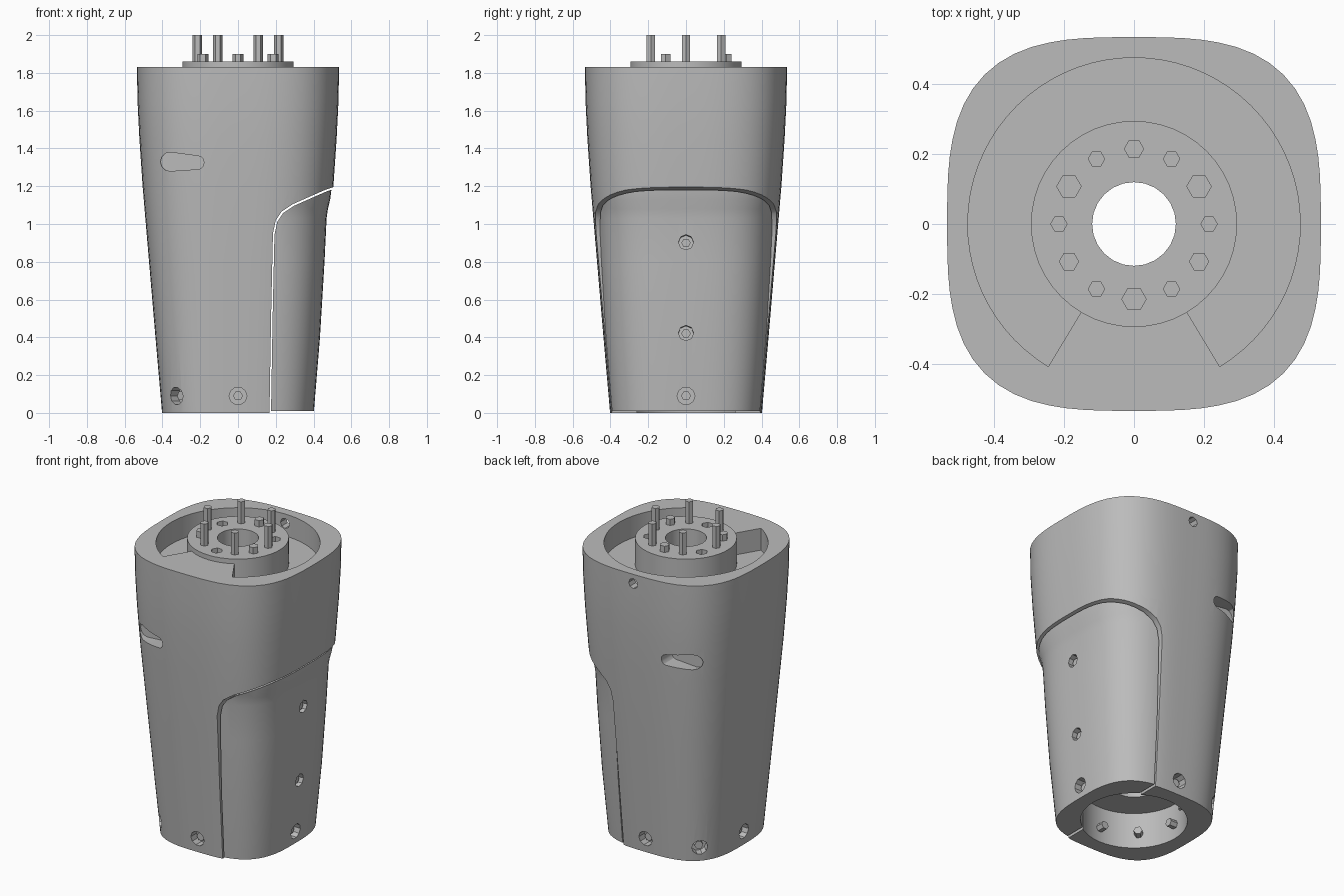
import bpy, bmesh
from math import sin, cos, pi, radians, copysign
from mathutils import Vector

cube = bpy.data.objects.get("Cube")
if cube:
    bpy.data.objects.remove(cube)

mat = bpy.data.materials.new("plain_grey")
mat.use_nodes = True
GREY = (0.5, 0.5, 0.5, 1)
mat.diffuse_color = GREY
mat.node_tree.nodes["Principled BSDF"].inputs["Base Color"].default_value = GREY


def make(name, bm):
    bmesh.ops.recalc_face_normals(bm, faces=bm.faces)
    mesh = bpy.data.meshes.new(name)
    bm.to_mesh(mesh)
    bm.free()
    mesh.materials.append(mat)
    ob = bpy.data.objects.new(name, mesh)
    bpy.context.collection.objects.link(ob)
    return ob


def loft(name, rings, closed=False):
    """Skin a list of equal-length point rings; cap the ends unless closed."""
    bm = bmesh.new()
    loops = [[bm.verts.new(p) for p in ring] for ring in rings]
    pairs = list(zip(loops, loops[1:]))
    if closed:
        pairs.append((loops[-1], loops[0]))
    for a, b in pairs:
        for i in range(len(a)):
            j = (i + 1) % len(a)
            bm.faces.new((a[i], a[j], b[j], b[i]))
    if not closed:
        bm.faces.new(loops[0])
        bm.faces.new(loops[-1])
    return make(name, bm)


def rod(name, start, end, radius, sides=12):
    start, end = Vector(start), Vector(end)
    turn = (end - start).to_track_quat('Z', 'Y')
    circle = [turn @ Vector((radius * cos(2 * pi * i / sides), radius * sin(2 * pi * i / sides), 0))
              for i in range(sides)]
    return loft(name, [[p + c for p in circle] for c in (start, end)])


def rounded_square(half, z, power=3.1, sides=72):
    ring = []
    for i in range(sides):
        a = 2 * pi * i / sides
        c, s = cos(a), sin(a)
        r = half / (abs(c) ** power + abs(s) ** power) ** (1 / power)
        ring.append((r * c, r * s, z))
    return ring


def y_prism(name, outline, y0, y1):
    return loft(name, [[(x, y, z) for x, z in outline] for y in (y0, y1)])


def boolean(ob, cutter, operation='DIFFERENCE'):
    cutter.hide_render = True
    cutter.hide_set(True)
    mod = ob.modifiers.new("cut", 'BOOLEAN')
    mod.operation = operation
    mod.solver = 'EXACT'
    mod.object = cutter


cutters = []


def cutter(ob):
    cutters.append(ob)
    return ob


# Tapered housing and the slightly sunken side cover
housing = loft("housing", [rounded_square(h, z) for z, h in (
    (0, .402), (.4, .437), (.8, .471), (1.2, .505), (1.45, .522), (1.65, .532), (1.83, .535))])
cover = loft("side_cover", [rounded_square(h, z) for z, h in (
    (.01, .402), (.4, .434), (.8, .458), (1.03, .469), (1.08, .476), (1.13, .488), (1.25, .503))])


def cover_outline(gap):
    edge = [(.165, -.1), (.175, .5), (.185, .95), (.2, 1.02), (.23, 1.065),
            (.29, 1.105), (.38, 1.145), (.46, 1.18), (.52, 1.2), (.8, 1.21)]
    return [(x + gap, z - gap) for x, z in edge] + [(.8, -.3), (.165 + gap, -.3)]


opening = cutter(y_prism("cover_opening", cover_outline(0), -.8, .8))
insert = cutter(y_prism("cover_shape", cover_outline(.008), -.8, .8))
boolean(housing, opening)
boolean(cover, insert, 'INTERSECT')

# Bottom socket and centre passage
socket = cutter(rod("bottom_socket", (0, 0, -.2), (0, 0, .23), .31, 48))
passage = cutter(rod("centre_passage", (0, 0, -.1), (0, 0, 2.1), .12, 24))
for part in (housing, cover):
    boolean(part, socket)
    boolean(part, passage)

# Top channel, left solid across the front
rings = []
steps = 60
for i in range(steps + 1):
    a = radians(-59 + 298 * i / steps)
    rings.append([(r * cos(a), r * sin(a), z) for r, z in
                  ((.285, 1.69), (.476, 1.69), (.476, 1.95), (.285, 1.95))])
boolean(housing, cutter(loft("top_channel", rings)))

# Rounded slots on the two left-hand corners
slot = [(-.36 + .05 * cos(a), 1.33 + .05 * sin(a))
        for a in [pi / 2 + pi * k / 6 for k in range(7)]]
slot += [(-.21 + .03 * cos(a), 1.325 + .035 * sin(a))
         for a in [-pi / 2 + pi * k / 6 for k in range(7)]]
for side in (-1, 1):
    boolean(housing, cutter(y_prism("corner_slot", slot, side * .40, side * .7)))

# Cable hole through the back of the rim
boolean(housing, cutter(rod("rim_hole", (0, .42, 1.77), (0, .7, 1.77), .032, 8)))

# Screw holes around the foot, each with a recessed screw
parts = [housing, cover]
for angle in (0, 90, 135, 180, 225, 270):
    d = Vector((cos(radians(angle)), sin(radians(angle)), 0))
    up = Vector((0, 0, .09))
    surface = .41 if angle % 90 == 0 else .46
    hole = cutter(rod("foot_hole", d * (surface - .06) + up, d * .7 + up, .047, 10))
    boolean(cover if angle == 0 else housing, hole)
    parts.append(rod("foot_screw", d * .26 + up, d * (surface - .03) + up, .026, 6))

# Screw holes down the side cover
for z, x in ((.42, .435), (.9, .464)):
    boolean(cover, cutter(rod("cover_hole", (x - .05, 0, z), (.7, 0, z + .02), .04, 8)))
    parts.append(rod("cover_screw", (x - .08, 0, z), (x - .02, 0, z), .025, 6))

# Mounting boss with its ring of pins and sockets
boss = rod("mounting_boss", (0, 0, 1.62), (0, 0, 1.86), .295, 48)
boolean(boss, passage)
parts.append(boss)
for k in range(12):
    a = k * pi / 6
    x, y = .215 * cos(a), .215 * sin(a)
    if k % 2 == 0:
        parts.append(rod("long_pin", (x, y, 1.8), (x, y, 2), .025, 6))
    elif k in (3, 7, 11):
        parts.append(rod("short_pin", (x, y, 1.8), (x, y, 1.9), .029, 6))
    else:
        boolean(boss, cutter(rod("pin_socket", (x, y, 1.79), (x, y, 1.95), .035, 6)))

# Bake the cuts, remove the cutters and shade with crisp edges
graph = bpy.context.evaluated_depsgraph_get()
graph.update()
for ob in parts:
    if ob.modifiers:
        baked = bpy.data.meshes.new_from_object(ob.evaluated_get(graph))
        ob.modifiers.clear()
        ob.data = baked
for ob in cutters:
    bpy.data.objects.remove(ob)
bpy.ops.object.select_all(action='DESELECT')
for ob in parts:
    ob.select_set(True)
bpy.context.view_layer.objects.active = housing
bpy.ops.object.shade_smooth_by_angle(angle=radians(30))
